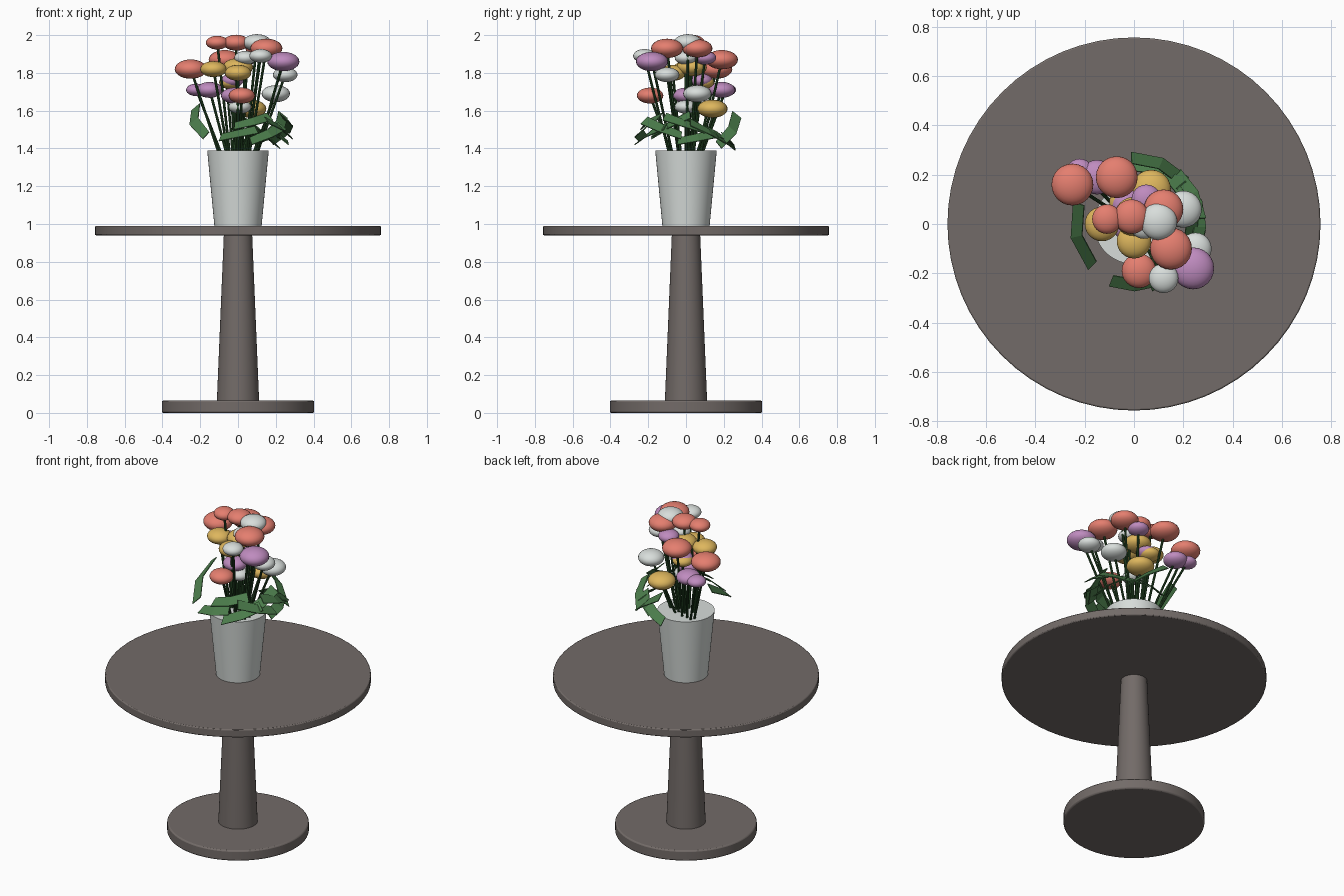
import bpy, bmesh, math
from mathutils import Vector

cube = bpy.data.objects.get("Cube")
if cube:
    bpy.data.objects.remove(cube, do_unlink=True)


def material(name, color):
    mat = bpy.data.materials.new(name)
    mat.use_nodes = True
    mat.diffuse_color = (*color, 1)
    mat.node_tree.nodes["Principled BSDF"].inputs["Base Color"].default_value = (*color, 1)
    return mat


WOOD = material("grey brown wood", (.17, .147, .138))
CERAMIC = material("pale ceramic", (.68, .72, .70))
STEM = material("dark stem green", (.02, .07, .02))
LEAF = material("leaf green", (.07, .2, .07))
PETALS = {
    "coral": material("coral petals", (.78, .21, .16)),
    "white": material("white petals", (.69, .73, .71)),
    "yellow": material("yellow petals", (.73, .47, .11)),
    "lilac": material("lilac petals", (.52, .26, .52)),
}


def make_object(name, bm, mat, smooth=True):
    bmesh.ops.recalc_face_normals(bm, faces=bm.faces)
    mesh = bpy.data.meshes.new(name)
    bm.to_mesh(mesh)
    bm.free()
    mesh.materials.append(mat)
    obj = bpy.data.objects.new(name, mesh)
    bpy.context.collection.objects.link(obj)
    if smooth:
        bpy.ops.object.select_all(action="DESELECT")
        obj.select_set(True)
        bpy.context.view_layer.objects.active = obj
        bpy.ops.object.shade_smooth_by_angle(angle=math.radians(35))
    return obj


def round_part(name, bottom, top, radius_bottom, radius_top, mat, bevel=0):
    """Capped, optionally tapered cylinder standing on the z axis."""
    bm = bmesh.new()
    bmesh.ops.create_cone(bm, cap_ends=True, segments=64, radius1=radius_bottom,
                          radius2=radius_top, depth=top - bottom)
    bmesh.ops.translate(bm, verts=bm.verts, vec=(0, 0, (top + bottom) / 2))
    obj = make_object(name, bm, mat)
    if bevel:
        mod = obj.modifiers.new("soft edge", "BEVEL")
        mod.width = bevel
        mod.segments = 2
    return obj


# Table and vase
round_part("table_base", 0, .065, .403, .403, WOOD, .008)
round_part("table_column", .06, .945, .112, .075, WOOD)
round_part("table_top", .94, .99, .757, .757, WOOD, .006)
round_part("vase", .99, 1.39, .125, .163, CERAMIC)

# Blossoms by colour: x, y, z, radius
FLOWERS = {
    "coral": [(-.11, .02, 1.96, .06), (-.01, .03, 1.96, .07), (.15, -.1, 1.93, .085),
              (.12, .06, 1.93, .08), (-.25, .16, 1.82, .085), (-.07, .19, 1.87, .085),
              (.02, -.19, 1.68, .07)],
    "white": [(.1, .01, 1.96, .075), (.12, -.22, 1.89, .06), (.25, -.1, 1.79, .065),
              (.2, .06, 1.69, .075), (.04, 0, 1.88, .06), (.01, 0, 1.62, .06)],
    "yellow": [(-.13, 0, 1.82, .07), (0, -.07, 1.8, .07), (0, .03, 1.83, .08),
               (-.04, .09, 1.75, .06), (.07, .14, 1.61, .08)],
    "lilac": [(.24, -.18, 1.86, .085), (-.15, .19, 1.71, .07), (-.22, .21, 1.71, .055),
              (.05, .1, 1.88, .06), (-.02, 0, 1.68, .07), (-.03, .08, 1.76, .06)],
}


def add_stem(bm, start, end):
    axis = end - start
    turn = axis.to_track_quat("Z", "Y").to_matrix().to_4x4()
    turn.translation = (start + end) / 2
    bmesh.ops.create_cone(bm, cap_ends=True, segments=8, radius1=.007, radius2=.007,
                          depth=axis.length, matrix=turn)


stems = bmesh.new()
for color, blossoms in FLOWERS.items():
    for number, (x, y, z, radius) in enumerate(blossoms, 1):
        bm = bmesh.new()
        bmesh.ops.create_uvsphere(bm, u_segments=24, v_segments=14, radius=radius)
        bmesh.ops.scale(bm, verts=bm.verts, vec=(1, 1, .6))
        bmesh.ops.translate(bm, verts=bm.verts, vec=(x, y, z))
        make_object(f"{color}_flower_{number}", bm, PETALS[color])
        add_stem(stems, Vector((x * .4, y * .4, 1.37)), Vector((x, y, z)))
make_object("flower_stems", stems, STEM)

# Folded leaves around the rim: start angle, sweep, radius, start height, end height
LEAVES = [
    (160, 65, .24, 1.62, 1.47), (-112, 45, .25, 1.46, 1.5), (-95, 55, .22, 1.52, 1.57),
    (-75, 50, .26, 1.44, 1.52), (-55, 50, .27, 1.55, 1.47), (-45, 50, .24, 1.48, 1.58),
    (-25, 45, .27, 1.57, 1.5), (-10, 50, .25, 1.44, 1.48), (5, 45, .27, 1.54, 1.44),
    (30, 40, .24, 1.5, 1.44), (40, 52, .27, 1.42, 1.58), (60, 32, .24, 1.47, 1.41),
]


def leaf(name, start, sweep, radius, low, high):
    bm = bmesh.new()
    rows = []
    for step in (0, .5, 1):
        angle = math.radians(start + sweep * step)
        out = Vector((math.cos(angle), math.sin(angle), 0))
        centre = out * radius + Vector((0, 0, low + (high - low) * step))
        half = (out - Vector((0, 0, .8))).normalized() * .03
        rows.append([bm.verts.new(centre - half), bm.verts.new(centre + half)])
    for a, b in zip(rows, rows[1:]):
        bm.faces.new((a[0], a[1], b[1], b[0]))
    obj = make_object(name, bm, LEAF, smooth=False)
    obj.modifiers.new("thickness", "SOLIDIFY").thickness = .005


for number, shape in enumerate(LEAVES, 1):
    leaf(f"leaf_{number}", *shape)
